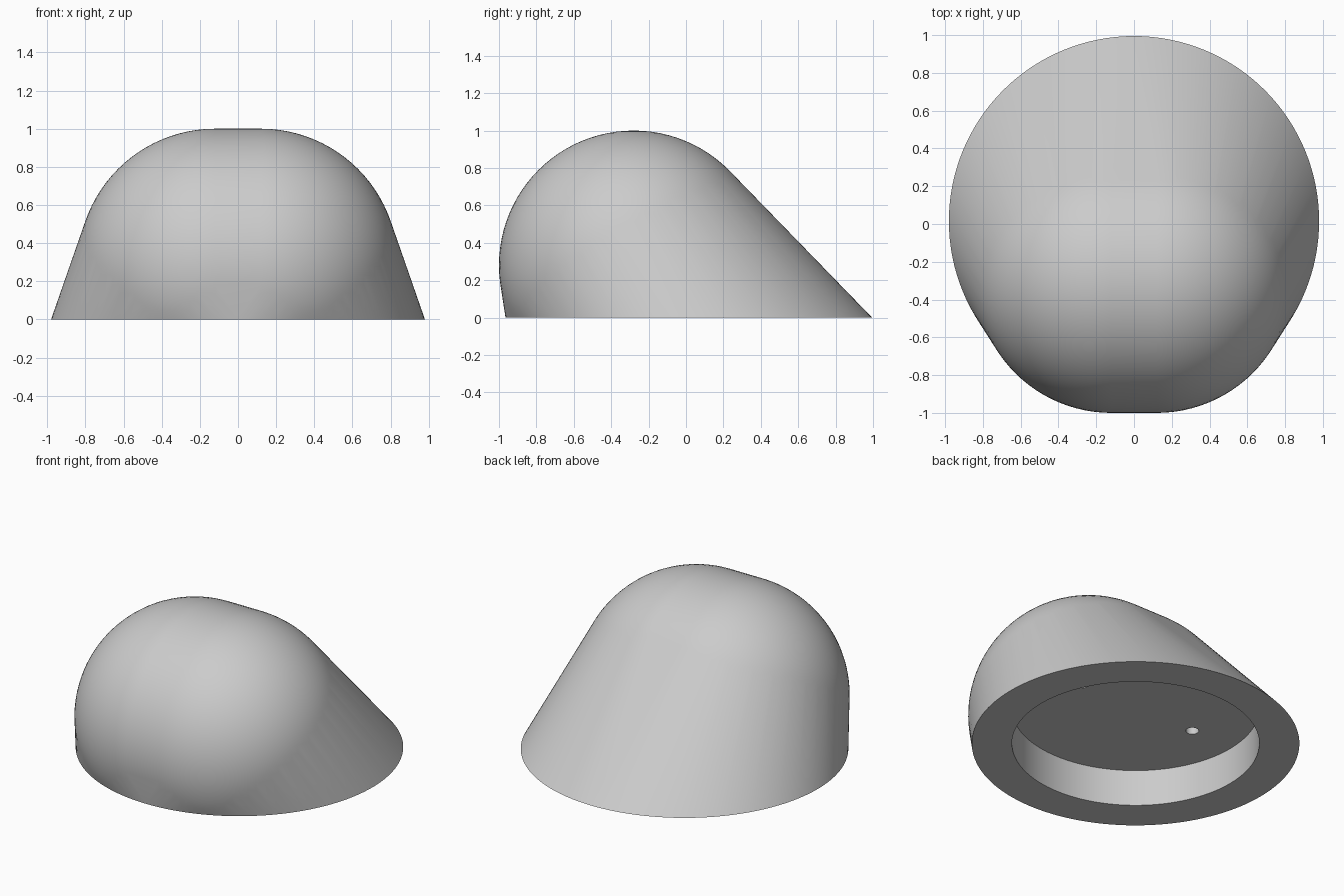
import bpy
import bmesh
import math
from mathutils import Matrix, Vector

BASE_Y = 0.015
BASE_R = 0.98

cube = bpy.data.objects.get("Cube")
if cube:
    bpy.data.objects.remove(cube, do_unlink=True)

grey = bpy.data.materials.new("plain grey")
grey.use_nodes = True
colour = (0.6, 0.6, 0.6, 1)
grey.diffuse_color = colour
grey.node_tree.nodes["Principled BSDF"].inputs["Base Color"].default_value = colour


def add_object(name, bm):
    bmesh.ops.recalc_face_normals(bm, faces=bm.faces)
    mesh = bpy.data.meshes.new(name)
    bm.to_mesh(mesh)
    bm.free()
    mesh.materials.append(grey)
    obj = bpy.data.objects.new(name, mesh)
    bpy.context.collection.objects.link(obj)
    return obj


def cylinder_cutter(name, x, y, radius, bottom, top, sides):
    bm = bmesh.new()
    place = Matrix.Translation((x, y, (bottom + top) / 2))
    bmesh.ops.create_cone(bm, cap_ends=True, segments=sides, radius1=radius,
                          radius2=radius, depth=top - bottom, matrix=place)
    obj = add_object(name, bm)
    obj.hide_render = True
    return obj


# Rounded body: two spheres side by side, stretched down to the base circle
bm = bmesh.new()
for side in (-1, 1):
    bmesh.ops.create_uvsphere(bm, u_segments=96, v_segments=48, radius=0.72,
                              matrix=Matrix.Translation((side * 0.12, -0.28, 0.28)))
# Keep only the part of the spheres above the ground
low = [v for v in bm.verts if v.co.z < 0.02]
bmesh.ops.delete(bm, geom=low, context='VERTS')
bmesh.ops.create_circle(bm, segments=128, radius=BASE_R,
                        matrix=Matrix.Translation((0, BASE_Y, 0)))
points = [v.co.copy() for v in bm.verts]
bm.free()

bm = bmesh.new()
for p in points:
    bm.verts.new(p)
bmesh.ops.remove_doubles(bm, verts=bm.verts, dist=0.0005)
hull = bmesh.ops.convex_hull(bm, input=bm.verts)
spare = {g for g in hull["geom_interior"] + hull["geom_unused"]
         if isinstance(g, bmesh.types.BMVert)}
bmesh.ops.delete(bm, geom=list(spare), context='VERTS')
# One flat face for the underside
under = [f for f in bm.faces if all(v.co.z < 0.001 for v in f.verts)]
bmesh.ops.dissolve_faces(bm, faces=under)
body = add_object("body", bm)

# Round recess in the underside, with two small screw holes in its ceiling
cutters = [cylinder_cutter("recess_cutter", 0, BASE_Y, 0.74, -0.2, 0.24, 128)]
for side, label in ((-1, "right"), (1, "left")):
    cutters.append(cylinder_cutter(label + "_hole_cutter", side * 0.43, 0.03,
                                   0.039, 0.1, 0.44, 32))

bpy.context.view_layer.objects.active = body
for cutter in cutters:
    cut = body.modifiers.new(cutter.name, 'BOOLEAN')
    cut.operation = 'DIFFERENCE'
    cut.solver = 'EXACT'
    cut.object = cutter
    bpy.ops.object.modifier_apply(modifier=cut.name)
    bpy.data.objects.remove(cutter, do_unlink=True)

bpy.ops.object.select_all(action='DESELECT')
body.select_set(True)
bpy.ops.object.shade_smooth_by_angle(angle=math.radians(30))
